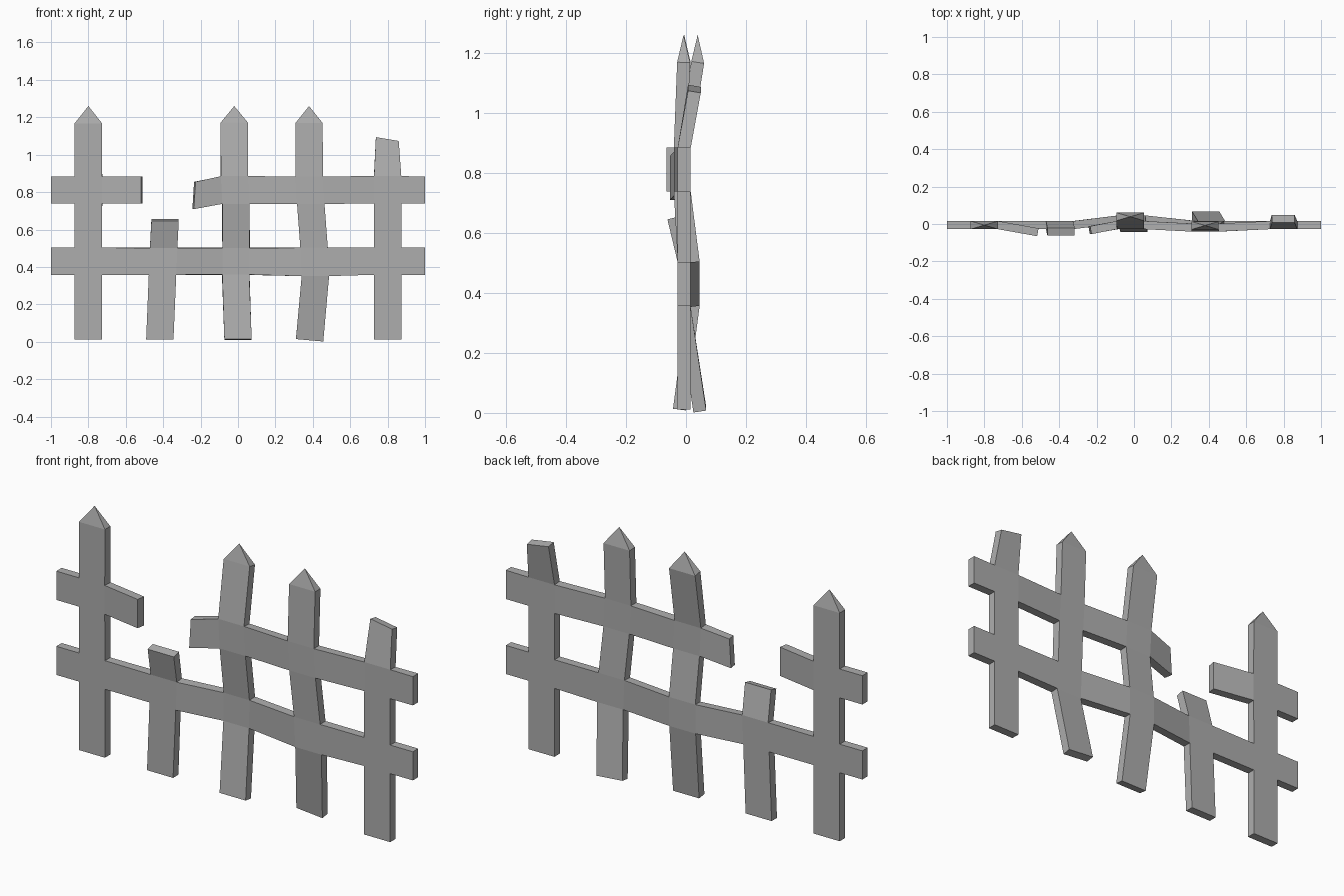
import bpy
import bmesh

cube = bpy.data.objects.get("Cube")
if cube:
    bpy.data.objects.remove(cube, do_unlink=True)

THICK = 0.043
WIDTH = 0.146
MID = -0.006              # depth of the undamaged boards
LOW = (0.358, 0.503)      # lower rail, bottom and top edge
HIGH = (0.738, 0.884)     # upper rail, bottom and top edge
BASE, SHOULDER = 0.011, 1.168


def station(x, y, z, width=WIDTH, drop=0.0):
    """Left and right edge points of a picket at one height."""
    return ((x - width / 2, y, z + drop / 2), (x + width / 2, y, z - drop / 2))


# Pickets from bottom to top; stations 1-2 meet the lower rail, 3-4 the upper
straight = [station(-0.80, MID, z) for z in (BASE, *LOW, *HIGH, SHOULDER)]
short = [station(-0.418, MID, BASE), station(-0.404, MID, LOW[0]),
         station(-0.398, MID, LOW[1]), station(-0.390, -0.041, 0.65)]
bent = [station(0.0, -0.022, BASE), station(-0.012, 0.024, LOW[0]),
        station(-0.010, 0.024, LOW[1]), station(-0.012, MID, HIGH[0]),
        station(-0.020, MID, HIGH[1]), station(-0.020, 0.039, SHOULDER)]
crooked = [station(0.383, 0.046, 0.011, drop=0.013),
           station(0.414, MID, LOW[0] - 0.006), station(0.407, MID, LOW[1]),
           station(0.389, -0.019, HIGH[0]), station(0.380, -0.019, HIGH[1]),
           station(0.380, -0.008, SHOULDER)]
snapped = [station(0.80, MID, z) for z in (BASE, *LOW, *HIGH)]
snapped.append(station(0.798, 0.028, 1.08, 0.122, 0.02))

bm = bmesh.new()


def panel(a, b, c, d):
    bm.faces.new([bm.verts.new(p) for p in (a, b, c, d)])


def rail_bay(left, right):
    """Rail piece between two (bottom, top) edges."""
    panel(left[0], right[0], right[1], left[1])


def edge(picket, level, side):
    return (picket[level][side], picket[level + 1][side])


def cut_end(x, y, heights):
    return [(x, y, z) for z in heights]


# Picket boards
pickets = [straight, short, bent, crooked, snapped]
for picket in pickets:
    for lower, upper in zip(picket, picket[1:]):
        panel(lower[0], lower[1], upper[1], upper[0])

# Rail bays between neighbouring pickets
for a, b in zip(pickets, pickets[1:]):
    rail_bay(edge(a, 1, 1), edge(b, 1, 0))
for a, b in ((bent, crooked), (crooked, snapped)):
    rail_bay(edge(a, 3, 1), edge(b, 3, 0))

# Outer rail ends
for level, heights in ((1, LOW), (3, HIGH)):
    rail_bay(cut_end(-1, MID, heights), edge(straight, level, 0))
    rail_bay(edge(snapped, level, 1), cut_end(1, MID, heights))

# Broken ends of the upper rail
rail_bay(edge(straight, 3, 1), cut_end(-0.514, -0.044, HIGH))
rail_bay([(-0.240, -0.033, 0.709), (-0.231, -0.033, 0.855)], edge(bent, 3, 0))

bmesh.ops.remove_doubles(bm, verts=bm.verts[:], dist=0.0005)
bmesh.ops.recalc_face_normals(bm, faces=bm.faces[:])
mesh = bpy.data.meshes.new("picket_fence")
bm.to_mesh(mesh)
bm.free()
fence = bpy.data.objects.new("picket_fence", mesh)
bpy.context.collection.objects.link(fence)

# Give the boards their thickness
solid = fence.modifiers.new("board_thickness", "SOLIDIFY")
solid.thickness = THICK
solid.offset = 0
solid.use_even_offset = True
bpy.ops.object.select_all(action="DESELECT")
bpy.context.view_layer.objects.active = fence
fence.select_set(True)
bpy.ops.object.modifier_apply(modifier=solid.name)

# Pointed tips on the unbroken pickets
bm = bmesh.new()
bm.from_mesh(mesh)
bmesh.ops.recalc_face_normals(bm, faces=bm.faces[:])
tops = [f for f in bm.faces
        if f.normal.z > 0.8 and f.calc_center_median().z > 1.12]
for v in bmesh.ops.poke(bm, faces=tops)["verts"]:
    v.co.z += 0.092
bmesh.ops.recalc_face_normals(bm, faces=bm.faces[:])
bm.to_mesh(mesh)
bm.free()

# Grey boards
grey = bpy.data.materials.new("plain_grey")
grey.use_nodes = True
color = (0.42, 0.42, 0.42, 1)
grey.diffuse_color = color
grey.node_tree.nodes["Principled BSDF"].inputs["Base Color"].default_value = color
mesh.materials.append(grey)
